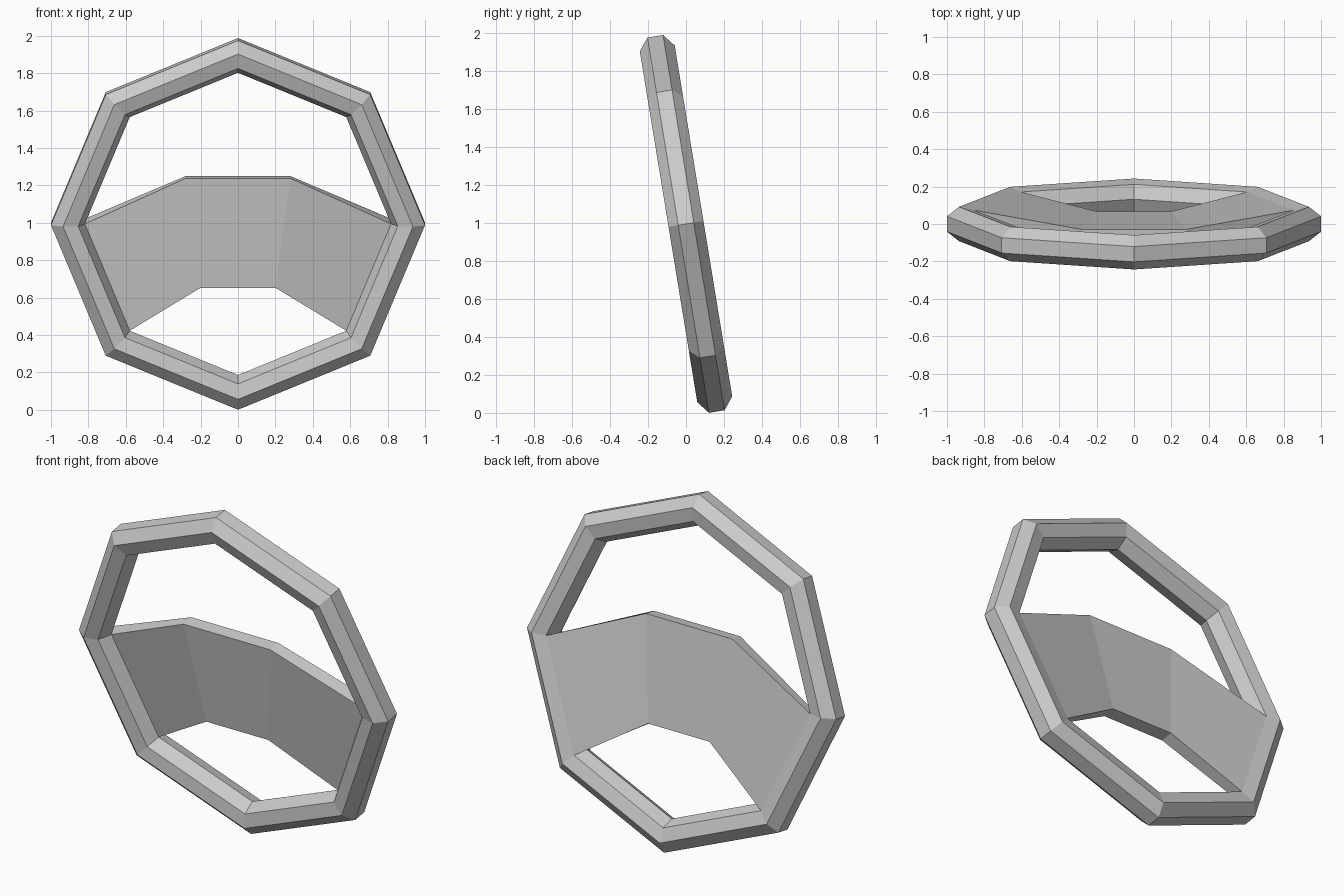
import bpy, bmesh
from math import sin, cos, pi, radians
from mathutils import Matrix

if "Cube" in bpy.data.objects:
    bpy.data.objects.remove(bpy.data.objects["Cube"])

MAJOR, MINOR, SEGS, SIDES = 0.914, 0.0955, 8, 7
TILT = Matrix.Translation((0, 0, 0.994)) @ Matrix.Rotation(radians(9.3), 4, 'X')


def ring_point(seg, side):
    """Point on the rim: seg runs round the wheel, side round the tube."""
    a, t = 2 * pi * seg / SEGS, 2 * pi * (side + 0.5) / SIDES
    r = MAJOR + MINOR * cos(t)
    return (r * cos(a), MINOR * sin(t), r * sin(a))


def make(name, verts, faces):
    bm = bmesh.new()
    vs = [bm.verts.new(v) for v in verts]
    for f in faces:
        bm.faces.new([vs[i] for i in f])
    bmesh.ops.recalc_face_normals(bm, faces=bm.faces[:])
    bm.transform(TILT)
    mesh = bpy.data.meshes.new(name)
    bm.to_mesh(mesh)
    bm.free()
    ob = bpy.data.objects.new(name, mesh)
    bpy.context.collection.objects.link(ob)


# Rim: eight-segment ring with a seven-sided tube
verts = [ring_point(i, j) for i in range(SEGS) for j in range(SIDES)]
faces = [(i * SIDES + j, i * SIDES + (j + 1) % SIDES,
          (i + 1) % SEGS * SIDES + (j + 1) % SIDES, (i + 1) % SEGS * SIDES + j)
         for i in range(SEGS) for j in range(SIDES)]
make("wheel_rim", verts, faces)

# Centre panel: bridges the inner back strip of the two lower side segments
FRONT, BACK = -0.062, 0.013


def section(ends, x_top, x_low):
    if ends is not None:
        top, low = ends
        return [ring_point(top, 3), ring_point(top, 2),
                ring_point(low, 2), ring_point(low, 3)]
    return [(x_top, FRONT, 0.257), (x_top, BACK, 0.257),
            (x_low, BACK, -0.336), (x_low, FRONT, -0.336)]


sections = [section((4, 5), 0, 0), section(None, -0.28, -0.2),
            section(None, 0.28, 0.2), section((8, 7), 0, 0)]
verts = [v for s in sections for v in s]
faces = [(4 * i + j, 4 * i + (j + 1) % 4, 4 * i + 4 + (j + 1) % 4, 4 * i + 4 + j)
         for i in range(3) for j in range(4)]
make("centre_panel", verts, faces)
